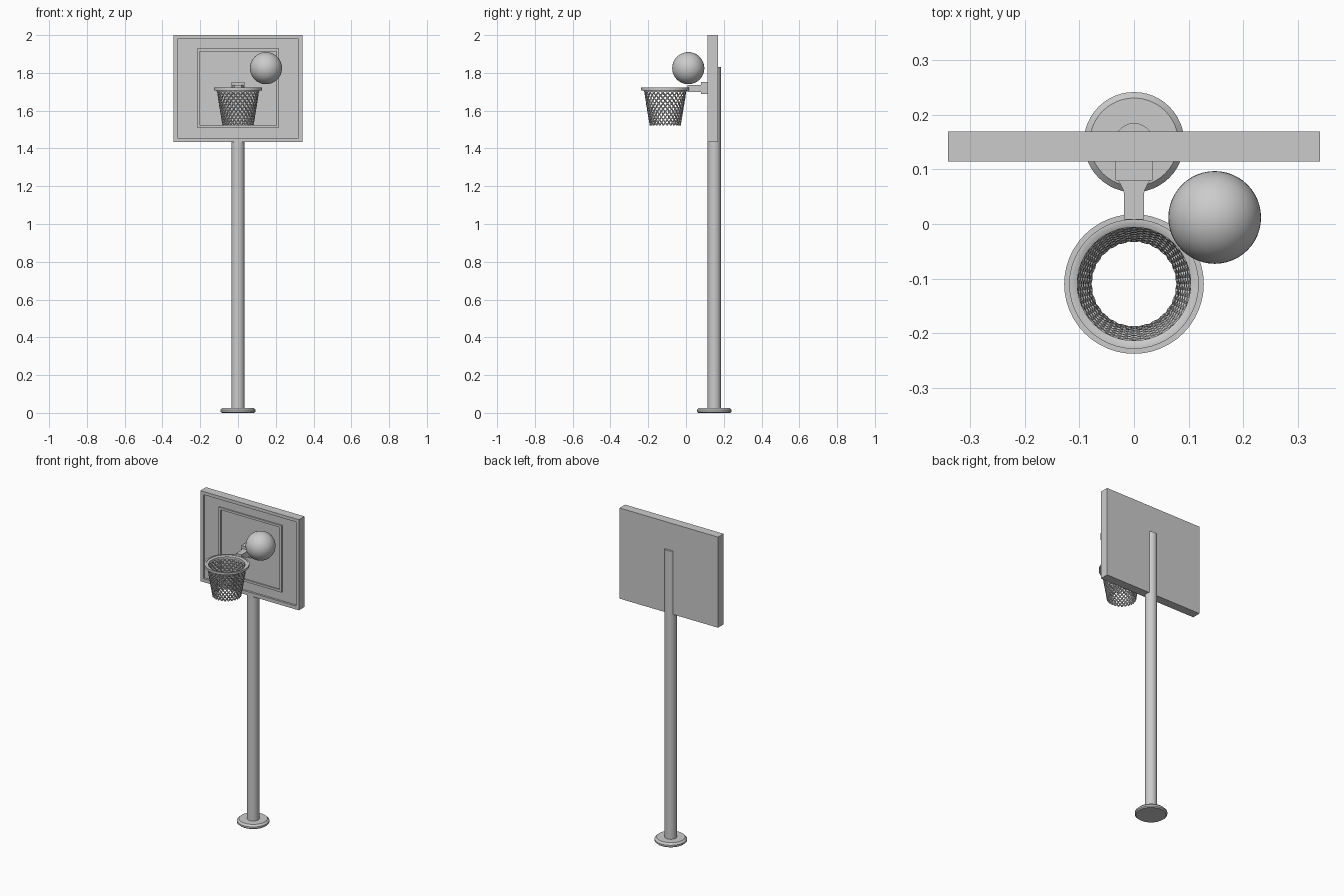
import bpy, bmesh
from math import sin, cos, pi, radians

cube = bpy.data.objects.get("Cube")
if cube:
    bpy.data.objects.remove(cube, do_unlink=True)

grey = bpy.data.materials.new("plain grey")
grey.use_nodes = True
grey.diffuse_color = (0.6, 0.6, 0.6, 1)
grey.node_tree.nodes["Principled BSDF"].inputs["Base Color"].default_value = (0.6, 0.6, 0.6, 1)


def finish(name, bm, smooth=False):
    bmesh.ops.recalc_face_normals(bm, faces=bm.faces)
    mesh = bpy.data.meshes.new(name)
    bm.to_mesh(mesh)
    bm.free()
    mesh.materials.append(grey)
    ob = bpy.data.objects.new(name, mesh)
    bpy.context.collection.objects.link(ob)
    if smooth:
        bpy.ops.object.select_all(action='DESELECT')
        bpy.context.view_layer.objects.active = ob
        ob.select_set(True)
        bpy.ops.object.shade_smooth_by_angle(angle=radians(35))
    return ob


def loft(bm, loops, closed=False):
    """Skin a list of point loops, capping the ends unless closed."""
    rings = [[bm.verts.new(p) for p in loop] for loop in loops]
    pairs = list(zip(rings, rings[1:]))
    if closed:
        pairs.append((rings[-1], rings[0]))
    for a, b in pairs:
        n = len(a)
        for i in range(n):
            j = (i + 1) % n
            bm.faces.new((a[i], a[j], b[j], b[i]))
    if not closed:
        bm.faces.new(rings[0])
        bm.faces.new(rings[-1])


def lathe(name, profile, cy, closed=False, n=48):
    bm = bmesh.new()
    loft(bm, [[(r * cos(2 * pi * i / n), cy + r * sin(2 * pi * i / n), z)
               for i in range(n)] for r, z in profile], closed)
    return finish(name, bm, True)


POLE_Y, HOOP_Y = 0.15, -0.11

# Base and pole
lathe("base", [(0.085, 0), (0.092, 0.006), (0.092, 0.016), (0.081, 0.027)], POLE_Y)
lathe("pole", [(0.035, 0.02), (0.035, 1.44)], POLE_Y)

# Half round upper pole, behind the board
bm = bmesh.new()
arc = [(0.035 * cos(pi * i / 24), POLE_Y + 0.035 * sin(pi * i / 24)) for i in range(25)]
loft(bm, [[(x, y, z) for x, y in arc] for z in (1.43, 1.83)])
finish("upper_pole", bm, True)

# Backboard: recessed panel with a raised target frame
steps = [(0.341, 1.433, 2.0, 0.17), (0.341, 1.433, 2.0, 0.115),
         (0.32, 1.455, 1.98, 0.115), (0.32, 1.455, 1.98, 0.127),
         (0.218, 1.51, 1.928, 0.127), (0.218, 1.51, 1.928, 0.119),
         (0.204, 1.524, 1.914, 0.119), (0.204, 1.524, 1.914, 0.127)]
bm = bmesh.new()
loft(bm, [[(-w, y, a), (w, y, a), (w, y, b), (-w, y, b)] for w, a, b, y in steps])
finish("backboard", bm)

# Bracket plate and flared arm
bm = bmesh.new()
loft(bm, [[(-0.034, y, 1.688), (0.034, y, 1.688), (0.034, y, 1.752), (-0.034, y, 1.752)]
          for y in (0.13, 0.08)])
finish("bracket_plate", bm)

bm = bmesh.new()
flare = [(0.03, 0.082)]
flare += [(0.018 + 0.012 * (1 - t / 5) ** 2, 0.08 - 0.03 * t / 5) for t in range(1, 6)]
flare += [(0.018, 0.008)]
outline = flare + [(-x, y) for x, y in reversed(flare)]
loft(bm, [[(x, y, z) for x, y in outline] for z in (1.698, 1.735)])
finish("arm", bm, True)

# Hoop ring with an inner lip
lathe("hoop", [(0.104, 1.7), (0.112, 1.7), (0.115, 1.708), (0.128, 1.708), (0.128, 1.722),
               (0.118, 1.722), (0.118, 1.719), (0.112, 1.719), (0.104, 1.715)], HOOP_Y, True)

# Net: two families of spiral strands
curve = bpy.data.curves.new("net", 'CURVE')
curve.dimensions = '3D'
curve.bevel_depth = 0.004
curve.bevel_resolution = 0
curve.use_fill_caps = True
STRANDS, POINTS = 26, 14
for side in (-1, 1):
    for s in range(STRANDS):
        spline = curve.splines.new('POLY')
        spline.points.add(POINTS - 1)
        for k, p in enumerate(spline.points):
            t = k / (POINTS - 1)
            a = 2 * pi * s / STRANDS + side * t * pi / 2
            r = 0.109 - 0.029 * t
            p.co = (r * cos(a), HOOP_Y + r * sin(a), 1.71 - 0.187 * t, 1)
temp = bpy.data.objects.new("net_curve", curve)
bpy.context.collection.objects.link(temp)
bpy.context.view_layer.update()
mesh = bpy.data.meshes.new_from_object(temp.evaluated_get(bpy.context.evaluated_depsgraph_get()))
bpy.data.objects.remove(temp, do_unlink=True)
bm = bmesh.new()
bm.from_mesh(mesh)
finish("net", bm)

# Ball
bm = bmesh.new()
bmesh.ops.create_uvsphere(bm, u_segments=48, v_segments=24, radius=0.085)
bmesh.ops.translate(bm, verts=bm.verts, vec=(0.148, 0.012, 1.825))
finish("ball", bm, True)
